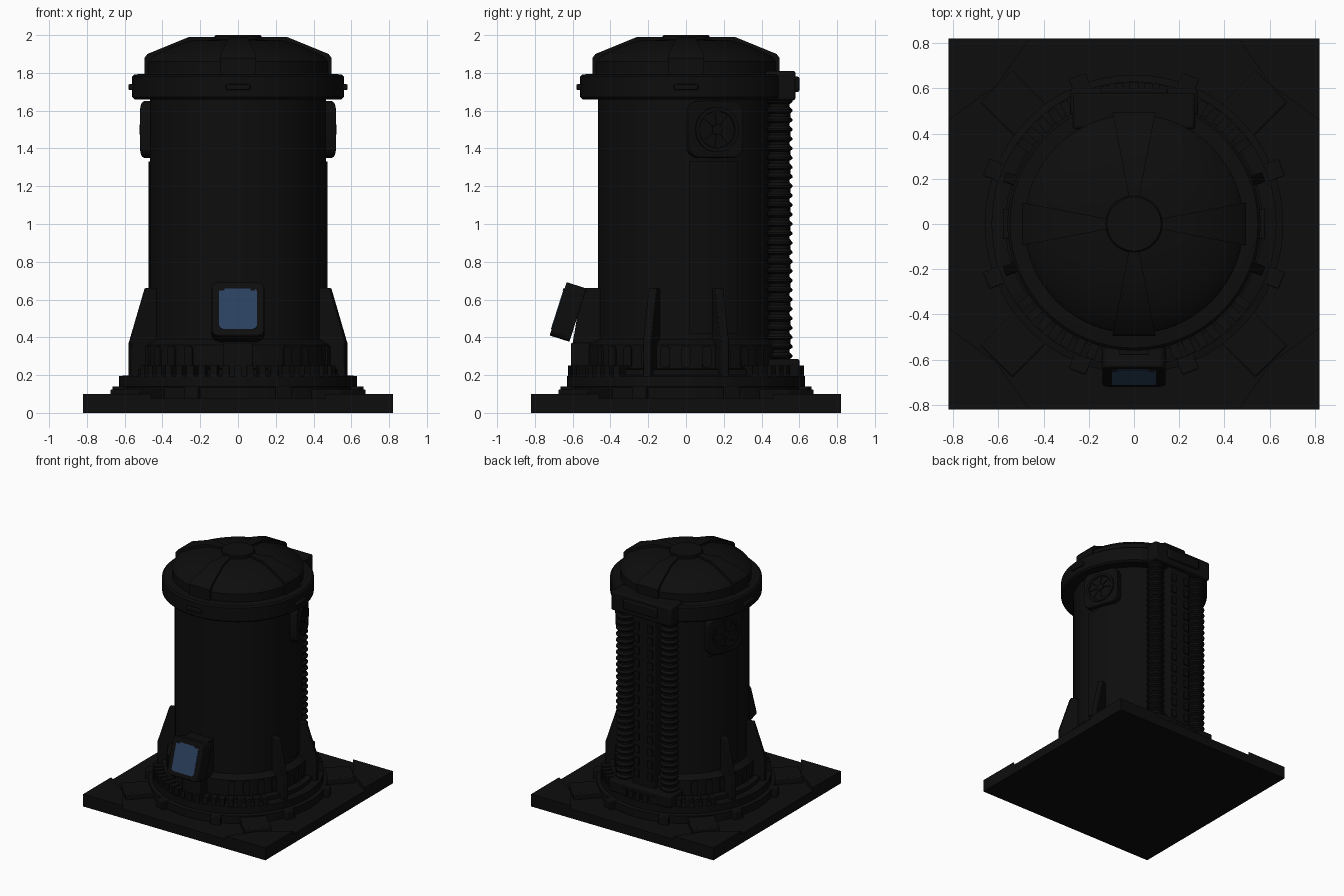
import bpy, bmesh
from math import radians, tau
from mathutils import Matrix, Vector

cube = bpy.data.objects.get("Cube")
if cube:
    bpy.data.objects.remove(cube)


def material(name, color, roughness):
    m = bpy.data.materials.new(name)
    m.use_nodes = True
    m.diffuse_color = (*color, 1)
    shader = m.node_tree.nodes["Principled BSDF"]
    shader.inputs["Base Color"].default_value = (*color, 1)
    shader.inputs["Roughness"].default_value = roughness
    return m


BLACK = material("soft black metal", (0.004, 0.004, 0.004), 0.6)
BLUE = material("blue screen glass", (0.024, 0.053, 0.115), 0.4)
parts = []


def finish(name, bm, matrix, mat=BLACK, bevel=0):
    bmesh.ops.recalc_face_normals(bm, faces=bm.faces)
    mesh = bpy.data.meshes.new(name)
    bm.to_mesh(mesh)
    bm.free()
    mesh.transform(matrix)
    mesh.materials.append(mat)
    ob = bpy.data.objects.new(name, mesh)
    bpy.context.collection.objects.link(ob)
    if bevel:
        mod = ob.modifiers.new("Bevel", "BEVEL")
        mod.width = bevel
        mod.segments = 2
    parts.append(ob)
    return ob


def turn(degrees):
    return Matrix.Rotation(radians(degrees), 4, "Z")


def lathe(name, profile, matrix=Matrix(), steps=64, angle=tau):
    """Revolve (radius, height) points around the local z axis."""
    bm = bmesh.new()
    vs = [bm.verts.new((r, 0, z)) for r, z in profile]
    es = [bm.edges.new(pair) for pair in zip(vs, vs[1:])]
    bmesh.ops.spin(bm, geom=vs + es, cent=(0, 0, 0), axis=(0, 0, 1),
                   angle=angle, steps=steps)
    bmesh.ops.remove_doubles(bm, verts=bm.verts, dist=1e-5)
    return finish(name, bm, matrix)


def slab(name, profile, width, matrix, corner=0, taper=False, mat=BLACK, bevel=0):
    """Extrude a (radius, height) outline sideways; corner rounds the edges along its first side."""
    bm = bmesh.new()
    far = max(r for r, z in profile)
    sides = []
    for s in (-0.5, 0.5):
        sides.append([bm.verts.new((r, s * width * (r / far if taper else 1), z))
                      for r, z in profile])
        bm.faces.new(sides[-1])
    n = len(profile)
    for i in range(n):
        j = (i + 1) % n
        bm.faces.new((sides[0][i], sides[0][j], sides[1][j], sides[1][i]))
    if corner:
        d = (sides[0][1].co - sides[0][0].co).normalized()
        edges = [e for e in bm.edges
                 if abs((e.verts[1].co - e.verts[0].co).normalized().dot(d)) > 0.99]
        bmesh.ops.bevel(bm, geom=edges, offset=corner, segments=5, profile=0.5,
                        affect="EDGES")
    return finish(name, bm, matrix, mat, bevel)


def rect(r0, r1, z0, z1):
    return [(r0, z0), (r1, z0), (r1, z1), (r0, z1)]


def plate(name, points, z0, z1, matrix=Matrix()):
    bm = bmesh.new()
    face = bm.faces.new([bm.verts.new((x, y, z0)) for x, y in points])
    top = bmesh.ops.extrude_face_region(bm, geom=[face], use_keep_orig=True)["geom"]
    bmesh.ops.translate(bm, vec=(0, 0, z1 - z0),
                        verts=[v for v in top if isinstance(v, bmesh.types.BMVert)])
    return finish(name, bm, matrix)


FRONT, BACK = turn(-90), turn(90)

# Square foot with raised corners and diagonal brackets
H = 0.82
plate("base_plate", [(-H, -H), (H, -H), (H, H), (-H, H)], 0, 0.075)
for k in range(4):
    plate("base_corner", [(H, H), (0.46, H), (0.61, 0.61), (H, 0.46)], 0.04, 0.1, turn(90 * k))
    slab("corner_bracket", rect(0.6, 0.86, 0.05, 0.125), 0.2, turn(45 + 90 * k), bevel=0.008)
    for a in (-21, 21):
        slab("base_tab", rect(0.58, 0.7, 0.06, 0.14), 0.08, turn(90 * k + a), bevel=0.006)

# Stepped round plinth
lathe("plinth", [(0, 0.05), (0.66, 0.05), (0.66, 0.135), (0.63, 0.14), (0.63, 0.195),
                 (0.57, 0.2), (0.57, 0.23), (0.52, 0.235), (0, 0.235)])
for centre in (-90, 90):
    for a in range(-54, 55, 6):
        slab("plinth_tooth", rect(0.55, 0.625, 0.18, 0.25), 0.038, turn(centre + a))

# Lower drum and main body
lathe("lower_drum", [(0.45, 0.2), (0.52, 0.2), (0.52, 0.36), (0.47, 0.39)])
for a in range(-60, 241, 12):
    if abs(a - 90) > 35:
        slab("drum_block", rect(0.48, 0.53, 0.24, 0.355), 0.05, turn(a), corner=0.02)
lathe("body", [(0, 0.2), (0.467, 0.2), (0.467, 1.68), (0, 1.68)])

# Sloped fins beside the body
for a in (-20, 20, 160, 200):
    slab("support_fin", [(0.4, 0.19), (0.61, 0.19), (0.61, 0.37), (0.52, 0.66), (0.4, 0.66)],
         0.045, turn(a), bevel=0.006)

# Collar under the lid
lathe("collar", [(0.4, 1.66), (0.548, 1.66), (0.56, 1.672), (0.56, 1.78), (0.548, 1.792),
                 (0.49, 1.795), (0.4, 1.795)])
for a in (0, 180, -90):
    slab("collar_tab", rect(0.53, 0.58, 1.71, 1.74), 0.13, turn(a), bevel=0.006)

# Domed lid with four tapered straps and a cap
lathe("lid", [(0.485, 1.78), (0.485, 1.86), (0.465, 1.885), (0.37, 1.93), (0.25, 1.972),
              (0, 1.98)])
for k in range(4):
    slab("lid_strap", [(0.08, 1.9), (0.495, 1.78), (0.495, 1.88), (0.48, 1.9), (0.26, 1.99),
                       (0.08, 1.99)], 0.19, turn(90 * k), taper=True)
lathe("lid_cap", [(0.125, 1.95), (0.125, 1.994), (0.119, 2), (0, 2)])

# Service column on the back: housing, spine, ribbed hoses
slab("hose_housing", rect(0.42, 0.58, 1.655, 1.81), 0.54, BACK, bevel=0.012)
slab("housing_cover", rect(0.5, 0.6, 1.7, 1.78), 0.3, BACK, bevel=0.008)
slab("hose_foot", rect(0.4, 0.6, 0.19, 0.285), 0.56, BACK, bevel=0.01)
slab("back_spine", rect(0.4, 0.545, 0.25, 1.67), 0.2, BACK, bevel=0.008)
ribs = []
for i in range(28):
    z = 0.27 + 0.05 * i
    ribs += [(0.054, z), (0.054, z + 0.015), (0.068, z + 0.025), (0.068, z + 0.035)]
for side in (-1, 1):
    lathe("ribbed_hose", ribs, Matrix.Translation((0.2 * side, 0.495, 0)), steps=24)
    for i in range(13):
        z = 0.34 + 0.1 * i
        slab("spine_bar", rect(0.53, 0.554, z, z + 0.06), 0.045,
             Matrix.Translation((0.06 * side, 0, 0)) @ BACK)

# Side vents and access panels, mirrored left and right
for a, start in ((19, 2), (161, 145)):
    slab("vent_plate", rect(0.42, 0.5, 1.35, 1.65), 0.3, turn(a), corner=0.06, bevel=0.006)
    frame = turn(a) @ Matrix.Translation((0.5, 0, 1.5)) @ Matrix.Rotation(radians(90), 4, "Y")
    lathe("vent_ring", [(0.12, -0.01), (0.12, 0.01), (0.1, 0.01), (0.095, -0.002)], frame, 32)
    lathe("vent_hub", [(0.028, -0.01), (0.028, 0.01), (0, 0.01)], frame, 16)
    for k in range(8):
        slab("vent_blade", rect(0.02, 0.1, -0.005, 0.006), 0.025, frame @ turn(45 * k),
             taper=True)
    lathe("access_panel", [(0.46, 0.42), (0.475, 0.42), (0.475, 1.33), (0.46, 1.33)],
          turn(start), 8, radians(33))

# Tilted display on the front
low, high = Vector((0.722, 0.41)), Vector((0.632, 0.692))
out = Vector((0.953, 0.304))


def tilted(t0, t1, d0, d1):
    a, b = low.lerp(high, t0), low.lerp(high, t1)
    return [tuple(p) for p in (a + out * d0, a + out * d1, b + out * d1, b + out * d0)]


slab("display_bracket", rect(0.4, 0.61, 0.19, 0.37), 0.16, FRONT, bevel=0.008)
slab("display_mount", [(0.4, 0.37), (0.6, 0.37), (0.55, 0.66), (0.4, 0.66)], 0.2, FRONT)
slab("display_case", tilted(0, 1, -0.11, 0), 0.28, FRONT, corner=0.035, bevel=0.006)
slab("display_screen", tilted(0.12, 0.88, -0.002, 0.004), 0.2, FRONT, corner=0.02, mat=BLUE)
for x in (-0.085, 0.078):
    slab("screen_mark", tilted(0.84, 0.88, 0, 0.007), 0.025,
         Matrix.Translation((x, 0, 0)) @ FRONT)

# Smooth round surfaces while keeping hard edges
bpy.ops.object.select_all(action="DESELECT")
for ob in parts:
    ob.select_set(True)
bpy.context.view_layer.objects.active = parts[0]
bpy.ops.object.shade_smooth_by_angle(angle=radians(32))
